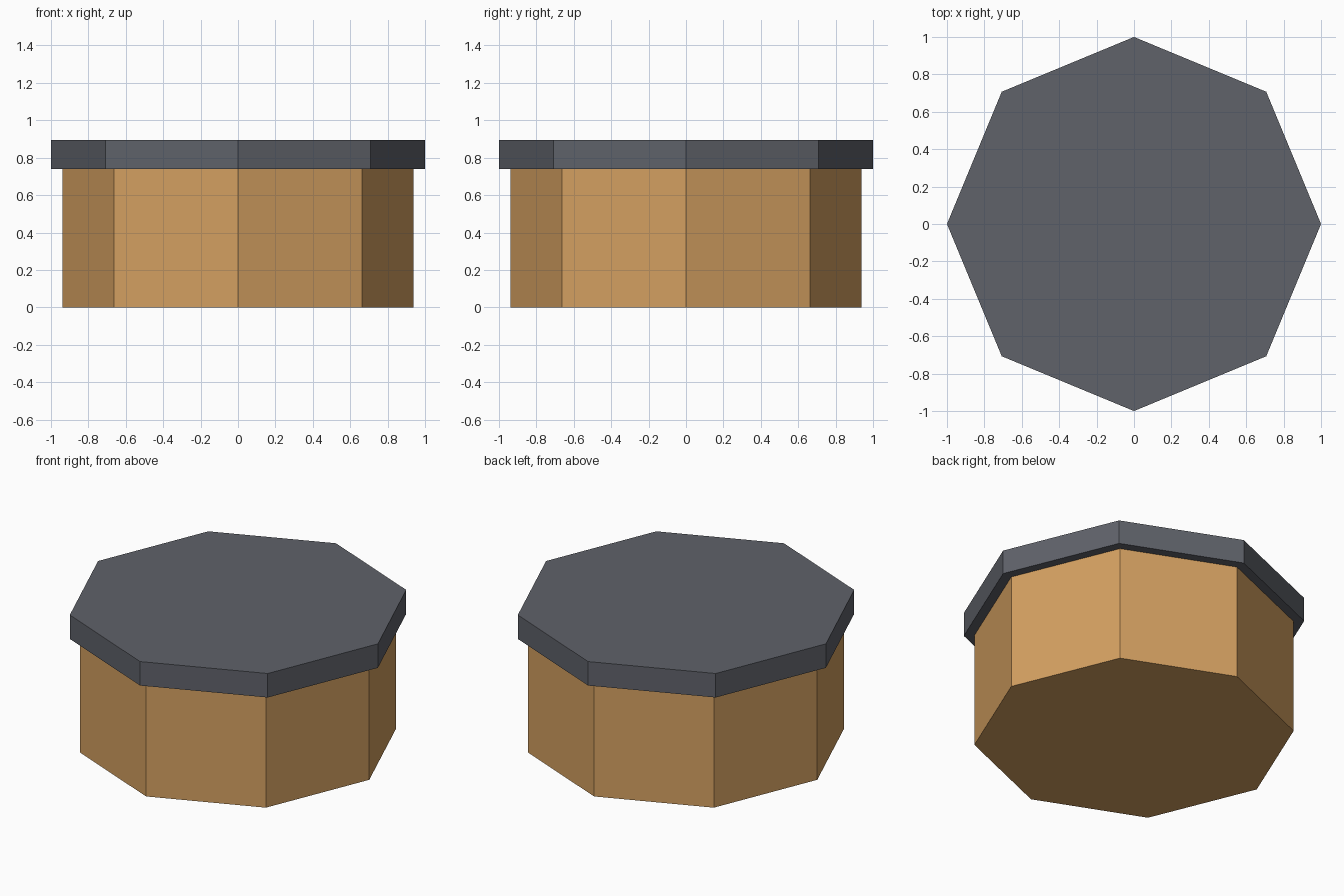
import bpy

if "Cube" in bpy.data.objects:
    bpy.data.objects.remove(bpy.data.objects["Cube"])


def material(name, rgb):
    mat = bpy.data.materials.new(name)
    mat.diffuse_color = (*rgb, 1.0)
    mat.use_nodes = True
    mat.node_tree.nodes["Principled BSDF"].inputs["Base Color"].default_value = mat.diffuse_color
    return mat


def octagon_prism(name, radius, bottom, top, mat):
    # Flat-shaded eight-sided prism with corners on the x and y axes
    bpy.ops.mesh.primitive_cylinder_add(
        vertices=8, radius=radius, depth=top - bottom,
        location=(0, 0, (bottom + top) / 2))
    obj = bpy.context.object
    obj.name = name
    obj.data.materials.append(mat)
    return obj


tan = material("warm_tan", (0.66, 0.352, 0.119))
grey = material("slate_grey", (0.115, 0.122, 0.144))

# Box body and its slightly wider lid
octagon_prism("box_body", 0.938, 0.0, 0.74, tan)
octagon_prism("box_lid", 1.0, 0.74, 0.895, grey)
